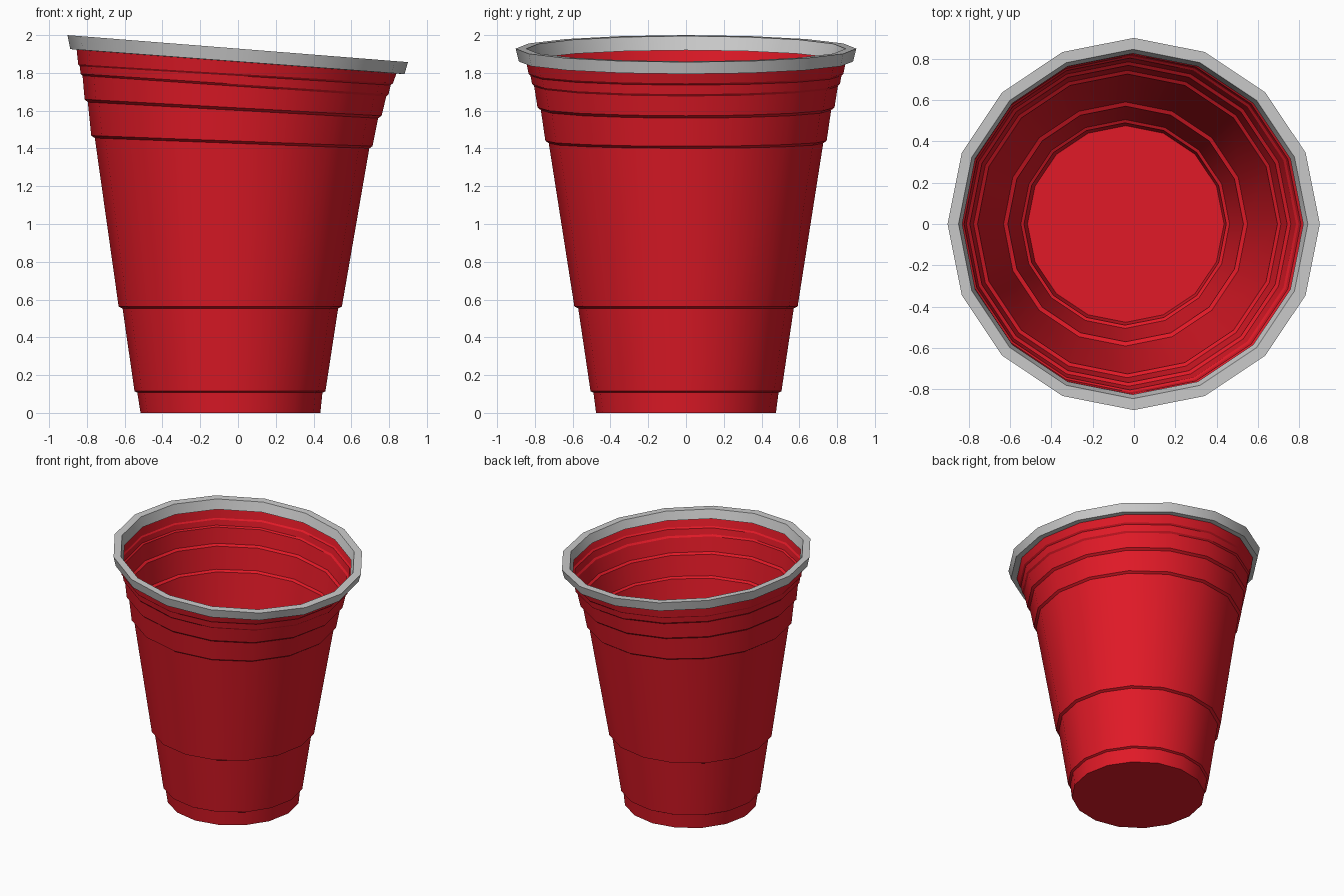
import bpy, bmesh, math

if "Cube" in bpy.data.objects:
    bpy.data.objects.remove(bpy.data.objects["Cube"])

SIDES = 16


def make_rings(name, rings, close_section=False, floor=False, color=None):
    """Skin 16-sided rings, each given by its left and right point (xl, zl, xr, zr)."""
    bm = bmesh.new()
    loops = []
    for xl, zl, xr, zr in rings:
        cx, cz = (xl + xr) / 2, (zl + zr) / 2
        r, dz = (xr - xl) / 2, (zr - zl) / 2
        loop = []
        for i in range(SIDES):
            a = 2 * math.pi * i / SIDES
            loop.append(bm.verts.new((cx + r * math.cos(a), r * math.sin(a), cz + dz * math.cos(a))))
        loops.append(loop)
    pairs = list(zip(loops, loops[1:]))
    if close_section:
        pairs.append((loops[-1], loops[0]))
    for lo, hi in pairs:
        for i in range(SIDES):
            j = (i + 1) % SIDES
            bm.faces.new((lo[i], lo[j], hi[j], hi[i]))
    if floor:
        bm.faces.new(loops[0][::-1])
    if close_section:
        bmesh.ops.recalc_face_normals(bm, faces=bm.faces)
    mesh = bpy.data.meshes.new(name)
    bm.to_mesh(mesh)
    bm.free()
    obj = bpy.data.objects.new(name, mesh)
    bpy.context.collection.objects.link(obj)
    if color:
        mat = bpy.data.materials.new(name + "_red")
        mat.diffuse_color = color
        mat.use_nodes = True
        mat.node_tree.nodes["Principled BSDF"].inputs["Base Color"].default_value = mat.diffuse_color
        mesh.materials.append(mat)
    bpy.ops.object.select_all(action='DESELECT')
    obj.select_set(True)
    bpy.context.view_layer.objects.active = obj
    bpy.ops.object.shade_smooth_by_angle(angle=math.radians(30))
    return obj


# Stepped cup wall and floor, rings tilting progressively towards the mouth
make_rings("cup_body", [
    (-0.516, 0.0, 0.436, 0.0),
    (-0.533, 0.107, 0.447, 0.107),
    (-0.548, 0.115, 0.463, 0.115),
    (-0.611, 0.553, 0.530, 0.553),
    (-0.632, 0.563, 0.550, 0.563),
    (-0.758, 1.455, 0.695, 1.400),
    (-0.777, 1.468, 0.712, 1.412),
    (-0.795, 1.645, 0.742, 1.560),
    (-0.812, 1.660, 0.760, 1.573),
    (-0.823, 1.785, 0.785, 1.675),
    (-0.833, 1.795, 0.797, 1.687),
    (-0.838, 1.835, 0.808, 1.735),
    (-0.846, 1.845, 0.820, 1.745),
    (-0.855, 1.930, 0.840, 1.800),
], floor=True, color=(0.75, 0.01, 0.02, 1))

# Rolled grey lip
make_rings("cup_rim", [
    (-0.903, 2.000, 0.900, 1.857),
    (-0.850, 1.995, 0.842, 1.861),
    (-0.832, 1.920, 0.820, 1.797),
    (-0.888, 1.926, 0.882, 1.794),
], close_section=True)
